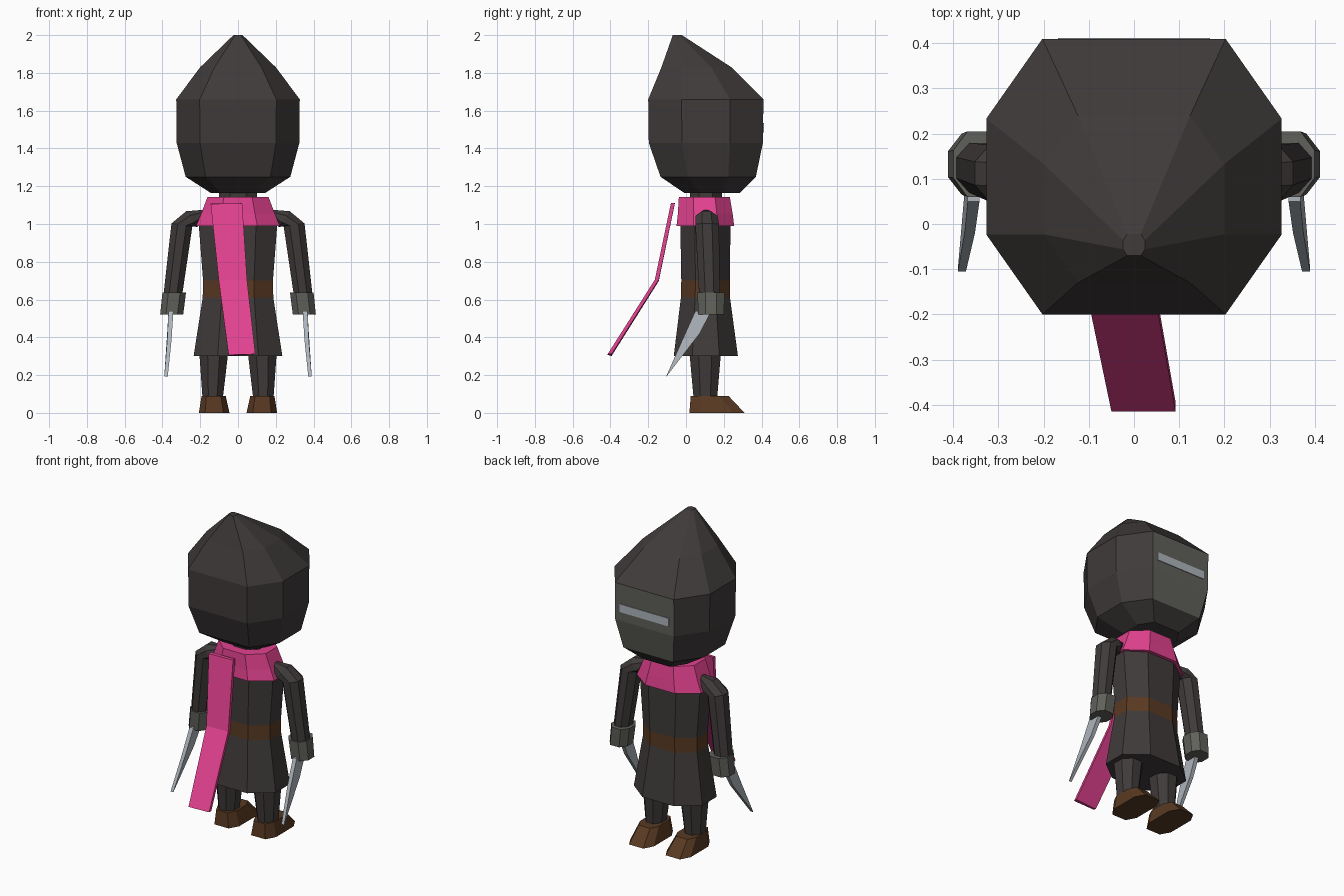
import bpy, bmesh, math

if "Cube" in bpy.data.objects:
    bpy.data.objects.remove(bpy.data.objects["Cube"])


def material(name, r, g, b):
    m = bpy.data.materials.new(name)
    m.diffuse_color = (r, g, b, 1)
    m.use_nodes = True
    m.node_tree.nodes["Principled BSDF"].inputs["Base Color"].default_value = m.diffuse_color
    return m


CLOTH = material("charcoal cloth", 0.050, 0.043, 0.042)
PINK = material("pink scarf", 0.76, 0.054, 0.275)
LEATHER = material("brown leather", 0.100, 0.042, 0.016)
IRON = material("grey iron", 0.115, 0.118, 0.103)
STEEL = material("pale steel", 0.42, 0.46, 0.50)


def octagon(z, x0, x1, y0, y1, kx=0.19, ky=0.29):
    """Chamfered rectangle; kx, ky are the chamfer fractions of each side."""
    a, b = (x1 - x0) * kx, (y1 - y0) * ky
    return [(x0 + a, y0, z), (x1 - a, y0, z), (x1, y0 + b, z), (x1, y1 - b, z),
            (x1 - a, y1, z), (x0 + a, y1, z), (x0, y1 - b, z), (x0, y0 + b, z)]


def rect_xy(x0, x1, y0, y1, z):
    return [(x0, y0, z), (x1, y0, z), (x1, y1, z), (x0, y1, z)]


def loft(name, rings, mats, mirror=False, rule=None):
    """Skin a closed solid through rings of equal point count."""
    bm = bmesh.new()
    vs = [[bm.verts.new(p) for p in r] for r in rings]
    n = len(rings[0])
    for lo, hi in zip(vs, vs[1:]):
        for i in range(n):
            j = (i + 1) % n
            bm.faces.new((lo[i], lo[j], hi[j], hi[i]))
    bm.faces.new(vs[0][::-1])
    bm.faces.new(vs[-1])
    bmesh.ops.recalc_face_normals(bm, faces=bm.faces)
    if rule:
        for f in bm.faces:
            f.material_index = rule(f.calc_center_median(), f.normal)
    me = bpy.data.meshes.new(name)
    bm.to_mesh(me)
    bm.free()
    for m in mats:
        me.materials.append(m)
    ob = bpy.data.objects.new(name, me)
    bpy.context.collection.objects.link(ob)
    if mirror:
        ob.modifiers.new("mirror", "MIRROR").use_axis[0] = True
    return ob


def sym(z, hx, y0, y1, **k):
    return octagon(z, -hx, hx, y0, y1, **k)


# Pointed hood with an iron face plate on the +y side
loft("hood", [sym(1.165, 0.145, -0.01, 0.285), sym(1.25, 0.277, -0.135, 0.37),
              sym(1.43, 0.325, -0.197, 0.407), sym(1.66, 0.327, -0.2, 0.41),
              sym(1.83, 0.2, -0.13, 0.24), sym(2.0, 0.024, -0.07, -0.022)],
     [CLOTH, IRON],
     rule=lambda c, n: int(n.y > 0.7 and abs(c.x) < 0.01 and 1.25 < c.z < 1.66))
loft("visor_slit", [rect_xy(-0.168, 0.168, 0.404, 0.412, z) for z in (1.485, 1.535)],
     [STEEL])

# Neck
loft("neck", [sym(z, 0.1, 0.02, 0.19, kx=0.29) for z in (1.10, 1.18)], [CLOTH])

# Tunic with flared skirt, belt faces coloured by height
T = dict(kx=0.27)
loft("tunic", [sym(0.30, 0.235, -0.065, 0.275, **T), sym(0.61, 0.187, -0.027, 0.233, **T),
               sym(0.70, 0.185, -0.025, 0.233, **T), sym(1.0, 0.208, -0.03, 0.235, **T),
               sym(1.10, 0.15, 0.0, 0.2, **T)],
     [CLOTH, LEATHER], rule=lambda c, n: int(0.61 < c.z < 0.70))

# Scarf collar
loft("scarf_collar", [sym(0.99, 0.222, -0.05, 0.255, **T), sym(1.055, 0.195, -0.043, 0.247, **T),
                      sym(1.142, 0.162, -0.038, 0.232, **T)], [PINK])

# Scarf tail hanging behind, bent once
tail = [(-0.145, 0.022, -0.07, 1.11, 0.0), (-0.102, 0.048, -0.155, 0.70, 0.005),
        (-0.05, 0.092, -0.405, 0.303, 0.008)]
loft("scarf_tail", [[(x0, y - 0.01, z + s - 0.004), (x1, y - 0.01, z + s),
                     (x1, y + 0.011, z + s), (x0, y + 0.011, z - 0.002)]
                    for x0, x1, y, z, s in tail], [PINK])

# Legs and boots
loft("leg", [octagon(0.08, 0.08, 0.188, 0.04, 0.165, 0.29),
             octagon(0.32, 0.052, 0.205, 0.018, 0.185, 0.29)], [CLOTH], True)
loft("boot", [octagon(0.0, 0.045, 0.207, 0.018, 0.31, 0.2, 0.2),
              octagon(0.09, 0.065, 0.193, 0.025, 0.225, 0.2, 0.25)], [LEATHER], True)

# Arms: six-sided tube, each ring tilted in the xz plane
arm = [(0.18, 0.105, 1.055, 0.022, 0.022, 65), (0.245, 0.108, 1.026, 0.052, 0.06, 55),
       (0.297, 0.112, 0.995, 0.057, 0.064, 8), (0.347, 0.125, 0.61, 0.050, 0.056, 5)]
rings = []
for cx, cy, cz, rx, ry, tilt in arm:
    t = math.radians(tilt)
    ring = []
    for i in range(8):
        a = math.tau * (i + 0.5) / 8
        u, v = 1.06 * rx * math.cos(a), 1.06 * ry * math.sin(a)
        ring.append((cx + u * math.cos(t), cy + v, cz + u * math.sin(t)))
    rings.append(ring)
loft("arm", rings, [CLOTH], True)

# Gauntlets
loft("gauntlet", [octagon(0.522, 0.290, 0.412, 0.065, 0.20, 0.25),
                  octagon(0.638, 0.275, 0.400, 0.06, 0.205, 0.25)], [IRON], True)

# Curved thin blades, side profile as (front y, back y, z front, z back)
blade = [(0.05, 0.135, 0.54, 0.54, 0.342, 0.368), (-0.02, 0.072, 0.385, 0.42, 0.352, 0.375),
         (-0.105, -0.1, 0.193, 0.197, 0.372, 0.39)]
loft("blade", [[(x0, ya, za), (x1, ya, za), (x1, yb, zb), (x0, yb, zb)]
               for ya, yb, za, zb, x0, x1 in blade], [STEEL], True)
